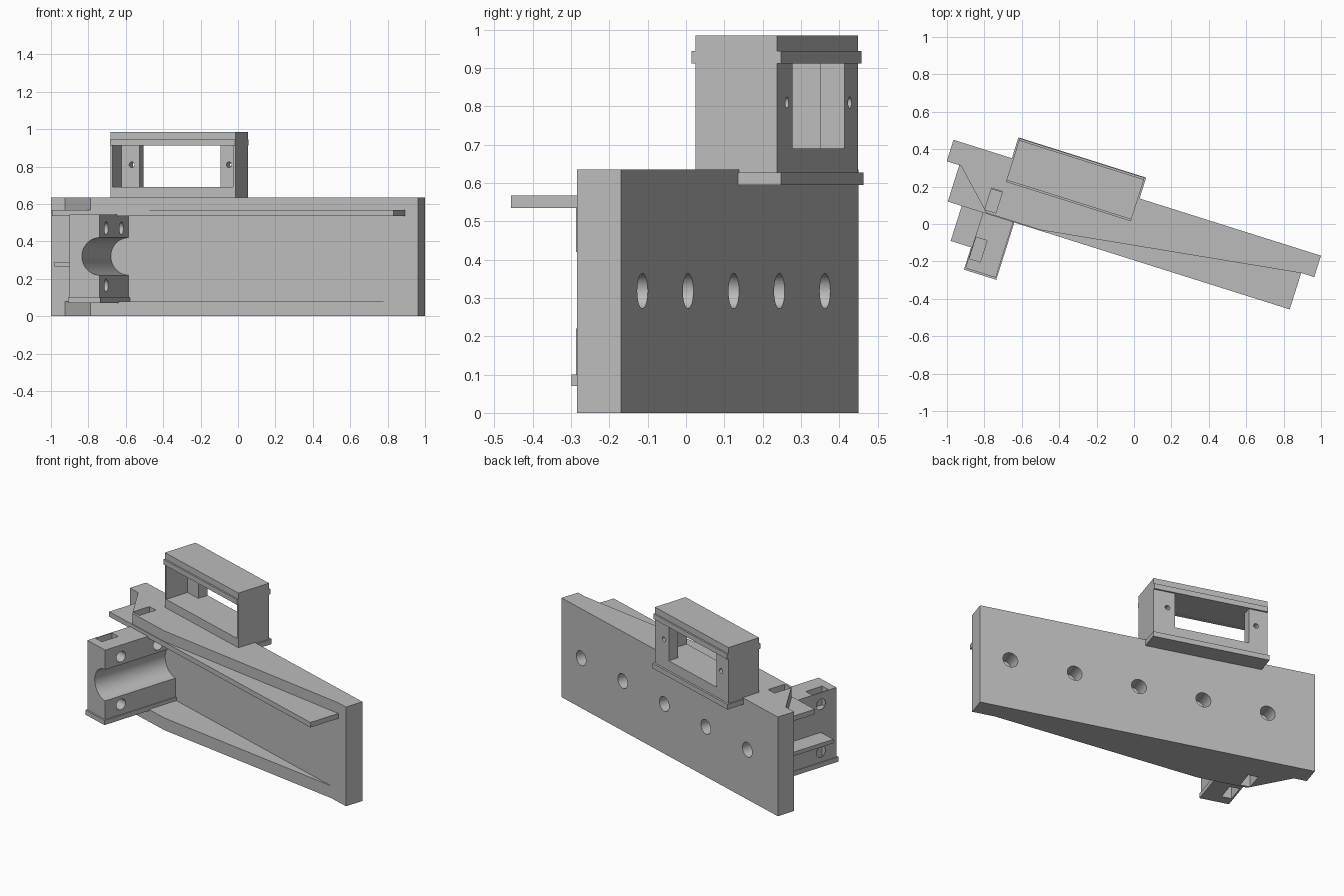
import bpy, bmesh, math
from mathutils import Matrix

if "Cube" in bpy.data.objects:
    bpy.data.objects.remove(bpy.data.objects["Cube"])

# Parts are laid out in the mount's own axes (u along plate, v backward), then turned
PLACE = Matrix.Translation((-0.965, 0.45, 0)) @ Matrix.Rotation(math.radians(-17.5), 4, 'Z')

grey = bpy.data.materials.new("light_grey")
grey.diffuse_color = (0.5, 0.5, 0.5, 1)
grey.use_nodes = True
grey.node_tree.nodes["Principled BSDF"].inputs["Base Color"].default_value = grey.diffuse_color


def finish(name, bm):
    bmesh.ops.recalc_face_normals(bm, faces=bm.faces)
    mesh = bpy.data.meshes.new(name)
    bm.to_mesh(mesh)
    bm.free()
    mesh.materials.append(grey)
    ob = bpy.data.objects.new(name, mesh)
    bpy.context.collection.objects.link(ob)
    ob.matrix_world = PLACE
    return ob


def prism(name, outline, z0, z1):
    bm = bmesh.new()
    face = bm.faces.new([bm.verts.new((u, v, z0)) for u, v in outline])
    ext = bmesh.ops.extrude_face_region(bm, geom=[face])
    verts = [g for g in ext["geom"] if isinstance(g, bmesh.types.BMVert)]
    bmesh.ops.translate(bm, verts=verts, vec=(0, 0, z1 - z0))
    return finish(name, bm)


def box(name, u0, u1, v0, v1, z0, z1):
    return prism(name, [(u0, v0), (u1, v0), (u1, v1), (u0, v1)], z0, z1)


def rod(name, axis, centre, radius, length, sides=32):
    bm = bmesh.new()
    bmesh.ops.create_cone(bm, cap_ends=True, segments=sides, radius1=radius,
                          radius2=radius, depth=length)
    turn = Matrix.Rotation(math.pi / 2, 4, 'Y' if axis == 'u' else 'X')
    bm.transform(Matrix.Translation(centre) @ turn)
    return finish(name, bm)


def cut(target, cutters):
    for c in cutters:
        c.hide_render = True
        mod = target.modifiers.new("cut", 'BOOLEAN')
        mod.operation = 'DIFFERENCE'
        mod.solver = 'EXACT'
        mod.object = c
    bpy.context.view_layer.update()
    dg = bpy.context.evaluated_depsgraph_get()
    mesh = bpy.data.meshes.new_from_object(target.evaluated_get(dg))
    target.modifiers.clear()
    target.data = mesh
    for c in cutters:
        bpy.data.objects.remove(c)


def smooth(ob):
    bpy.ops.object.select_all(action='DESELECT')
    ob.select_set(True)
    bpy.context.view_layer.objects.active = ob
    bpy.ops.object.shade_smooth_by_angle(angle=math.radians(30))


# Back plate with a row of blind round holes
plate = box("back_plate", 0, 2.06, -0.12, 0, 0, 0.635)
cut(plate, [rod("hole_cutter", 'v', (0.29 + 0.396 * i, 0, 0.318), 0.046, 0.2)
            for i in range(5)])
smooth(plate)


# Tapered ribs, the top shelf, and the nut slot running through them
def slot(v, z0, z1):
    return box("slot_cutter", 0.272, 0.333, v - 0.06, v + 0.06, z0, z1)


for name, z0, z1, end in (("top_rib", 0.565, 0.635, 1.99), ("bottom_rib", 0, 0.078, 1.92)):
    rib = prism(name, [(0.08, -0.12), (0.285, -0.32), (0.59, -0.32), (end, -0.12)], z0, z1)
    cut(rib, [slot(-0.245, -0.1, 0.8)])
shelf = box("top_shelf", 0.07, 1.987, -0.324, -0.12, 0.535, 0.567)
cut(shelf, [slot(-0.245, 0.4, 0.8)])

# Clamp block: half-round bore, four bolt holes and nut slots
clamp = box("clamp_block", 0.267, 0.437, -0.635, -0.12, 0.1, 0.545)
cutters = [rod("bore_cutter", 'v', (0.437, -0.38, 0.32), 0.1, 0.9, 64)]
for v in (-0.52, -0.25):
    for z, z0, z1 in ((0.47, 0.425, 0.7), (0.165, 0.0, 0.215)):
        cutters.append(rod("bolt_cutter", 'u', (0.35, v, z), 0.034, 0.4, 24))
        cutters.append(slot(v, z0, z1))
cut(clamp, cutters)
smooth(clamp)
foot = box("clamp_foot", 0.262, 0.443, -0.645, -0.12, 0.07, 0.1)
cut(foot, [slot(-0.52, 0, 0.2), slot(-0.25, 0, 0.2)])
box("side_web", 0.148, 0.275, -0.52, -0.12, 0.265, 0.29)

# Open housing on top of the plate
housing = box("housing", 0.335, 1.035, -0.12, 0.104, 0.625, 0.985)
cut(housing, [box("inner_cutter", 0.347, 1.023, -0.3, 0.036, 0.69, 0.913),
              box("window_cutter", 0.449, 0.903, -0.3, 0.3, 0.69, 0.913)]
    + [rod("screw_cutter", 'v', (u, 0.05, 0.81), 0.015, 0.4, 16) for u in (0.405, 0.95)])
smooth(housing)
box("housing_base_lip", 0.327, 1.043, 0, 0.117, 0.595, 0.627)
box("housing_back_ridge", 0.335, 1.035, 0.09, 0.114, 0.912, 0.945)
box("housing_front_ridge", 0.335, 1.035, -0.13, -0.11, 0.912, 0.945)
